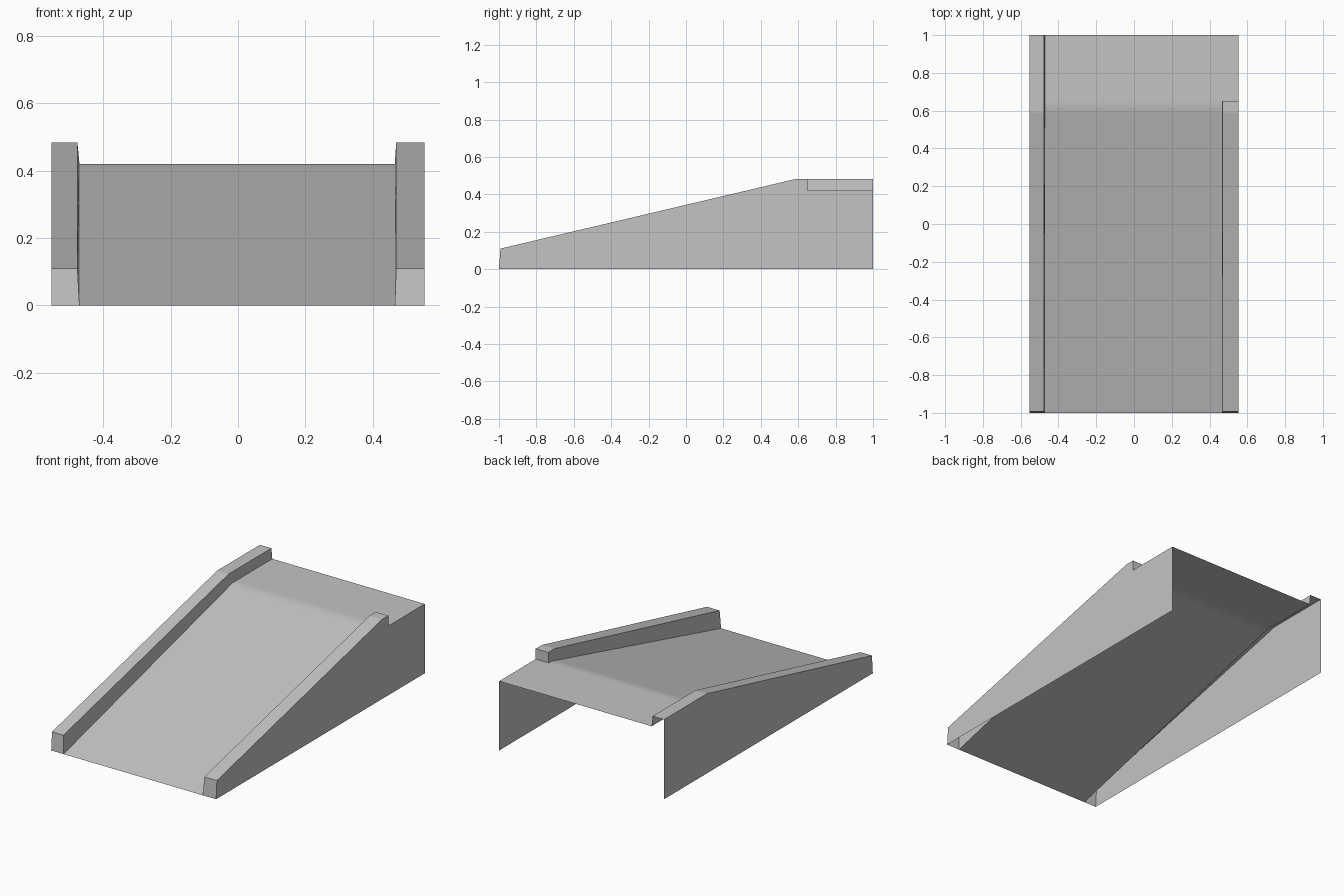
import bpy
import bmesh

if "Cube" in bpy.data.objects:
    bpy.data.objects.remove(bpy.data.objects["Cube"], do_unlink=True)

grey = bpy.data.materials.new("plain grey")
grey.use_nodes = True
colour = (0.55, 0.55, 0.55, 1)
grey.diffuse_color = colour
grey.node_tree.nodes["Principled BSDF"].inputs["Base Color"].default_value = colour

OUTER = 0.553       # half width of the whole ramp
FRONT, BACK = -1.0, 1.0
DECK_Z, KERB_Z = 0.42, 0.483
CREST = 0.62        # where the slope meets the platform
NOTCH = 0.65        # where the short kerb stops
LIP = (-0.992, 0.11)  # top of the kerb's front end


def deck_height(y):
    return min(DECK_Z, DECK_Z * (y - FRONT) / (CREST - FRONT))


def build(name, polygons, outward, smooth=False):
    """Make an open sheet object, facing along the given direction."""
    bm = bmesh.new()
    for points in polygons:
        bm.faces.new([bm.verts.new(p) for p in points])
    bmesh.ops.remove_doubles(bm, verts=bm.verts, dist=1e-5)
    bmesh.ops.recalc_face_normals(bm, faces=bm.faces)
    bm.normal_update()
    bm.faces.ensure_lookup_table()
    if sum(n * o for n, o in zip(bm.faces[0].normal, outward)) < 0:
        bmesh.ops.reverse_faces(bm, faces=bm.faces)
    for face in bm.faces:
        face.smooth = smooth
    mesh = bpy.data.meshes.new(name)
    bm.to_mesh(mesh)
    bm.free()
    mesh.materials.append(grey)
    obj = bpy.data.objects.new(name, mesh)
    bpy.context.collection.objects.link(obj)


def strip(a, b):
    """Quads joining two paths of equal length."""
    return [(a[i], a[i + 1], b[i + 1], b[i]) for i in range(len(a) - 1)]


def make_side(name, side, foot, top, end):
    """Outer wall and hollow kerb on one side of the ramp."""
    crest = [LIP, (0.59, KERB_Z), (end, KERB_Z)]
    outer = [(side * OUTER, y, z) for y, z in crest]
    inner = [(side * top, y, z) for y, z in crest]
    base_ys = (FRONT, CREST, end)
    base = [(side * foot, y, deck_height(y)) for y in base_ys]
    toe = (side * OUTER, FRONT, 0)

    # Outer wall, stepped down behind a short kerb
    rear = [(side * OUTER, BACK, 0)]
    if end < BACK:
        rear = [(side * OUTER, end, DECK_Z), (side * OUTER, BACK, DECK_Z)] + rear
    build(name + "_wall", [[toe] + outer + rear], (side, 0, 0))

    # Kerb top, inner face and end caps
    faces = strip(outer, inner) + strip(inner, base)
    faces.append((toe, base[0], inner[0], outer[0]))
    if end < BACK:
        faces.append((outer[-1], inner[-1], base[-1], rear[0]))
    build(name + "_kerb", faces, (0, 0, 1))


make_side("right", -1, 0.470, 0.476, BACK)
make_side("left", 1, 0.465, 0.469, NOTCH)

# Sloping deck with the rear platform, widened beside the short kerb
rows = (FRONT, 0.0, 0.58, CREST, NOTCH, BACK)
right_edge = [(-0.470, y, deck_height(y)) for y in rows]
left_edge = [(0.465, y, deck_height(y)) for y in rows]
outer_edge = [(OUTER, y, DECK_Z) for y in rows[-2:]]
build("deck", strip(right_edge, left_edge) + strip(left_edge[-2:], outer_edge),
      (0, 0, 1), smooth=True)
